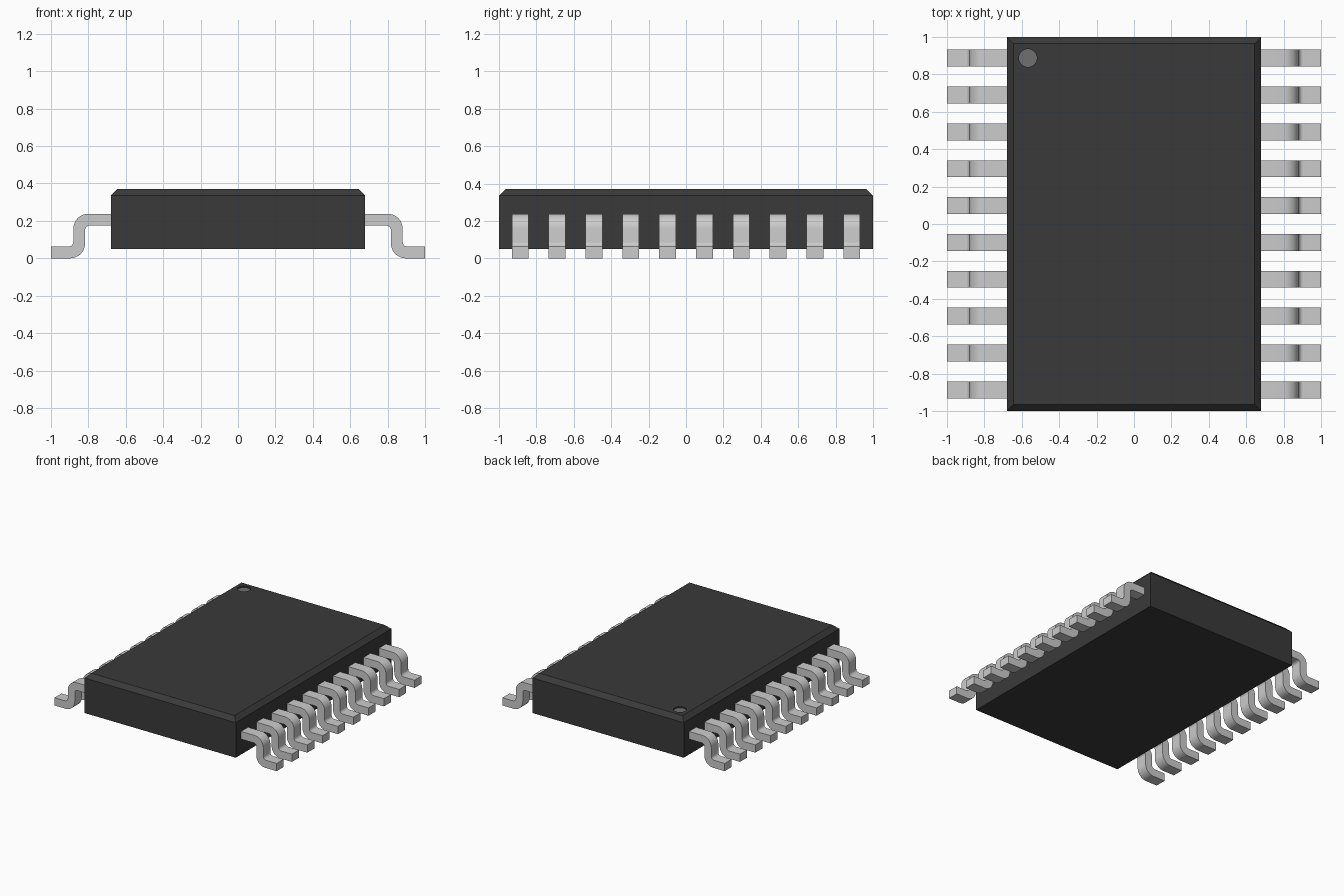
import bpy, bmesh, math

if "Cube" in bpy.data.objects:
    bpy.data.objects.remove(bpy.data.objects["Cube"])

W, L, Z0, Z1 = 0.68, 1.0, 0.05, 0.37      # body half sizes, bottom and top
PITCH, COUNT, LEAD_W = 0.197, 10, 0.09
MARK = (-0.567, 0.887)


def make_object(name, bm, colour=None):
    bmesh.ops.recalc_face_normals(bm, faces=bm.faces)
    mesh = bpy.data.meshes.new(name)
    bm.to_mesh(mesh)
    bm.free()
    ob = bpy.data.objects.new(name, mesh)
    bpy.context.collection.objects.link(ob)
    if colour:
        mat = bpy.data.materials.new(name + "_colour")
        mat.diffuse_color = (*colour, 1)
        mat.use_nodes = True
        mat.node_tree.nodes["Principled BSDF"].inputs["Base Color"].default_value = mat.diffuse_color
        mesh.materials.append(mat)
    return ob


def cylinder(name, radius, z_low, z_high, colour=None):
    bm = bmesh.new()
    bmesh.ops.create_cone(bm, cap_ends=True, segments=32, radius1=radius,
                          radius2=radius, depth=z_high - z_low)
    bmesh.ops.translate(bm, verts=bm.verts, vec=(*MARK, (z_low + z_high) / 2))
    return make_object(name, bm, colour)


def arc(cx, cz, r, a0, a1, n=8):
    angles = [math.radians(a0 + (a1 - a0) * i / n) for i in range(n + 1)]
    return [(cx + r * math.cos(a), cz + r * math.sin(a)) for a in angles]


# Body: block with a chamfered top rim
bm = bmesh.new()
bmesh.ops.create_cube(bm, size=1)
bmesh.ops.scale(bm, verts=bm.verts, vec=(2 * W, 2 * L, Z1 - Z0))
bmesh.ops.translate(bm, verts=bm.verts, vec=(0, 0, (Z0 + Z1) / 2))
rim = [e for e in bm.edges if all(v.co.z > Z1 - 0.01 for v in e.verts)]
bmesh.ops.bevel(bm, geom=rim, offset=0.035, segments=1, affect='EDGES')
body = make_object("body", bm, (0.042, 0.042, 0.042))

# Pin-one mark: shallow round recess with a grey floor
cutter = cylinder("mark_cutter", 0.048, Z1 - 0.012, Z1 + 0.05)
cutter.hide_render = True
cutter.hide_set(True)
cut = body.modifiers.new("recess", 'BOOLEAN')
cut.operation, cut.object, cut.solver = 'DIFFERENCE', cutter, 'EXACT'
cylinder("pin_one_mark", 0.048, Z1 - 0.016, Z1 - 0.011, (0.16, 0.16, 0.16))

# Leads: gull-wing profile, extruded, repeated along y and mirrored across x
profile = ([(W - 0.02, 0.238)] + arc(0.80, 0.158, 0.08, 90, 0)
           + arc(0.905, 0.088, 0.025, 180, 270)
           + [(1.0, 0.063), (1.0, 0.0)]
           + arc(0.897, 0.08, 0.08, 270, 180)
           + arc(0.792, 0.15, 0.025, 0, 90) + [(W - 0.02, 0.175)])
y0 = -PITCH * (COUNT - 1) / 2 - LEAD_W / 2
bm = bmesh.new()
face = bm.faces.new([bm.verts.new((x, y0, z)) for x, z in profile])
side = bmesh.ops.extrude_face_region(bm, geom=[face])
bmesh.ops.translate(bm, vec=(0, LEAD_W, 0),
                    verts=[v for v in side["geom"] if isinstance(v, bmesh.types.BMVert)])
leads = make_object("leads", bm)
bpy.context.view_layer.objects.active = leads
leads.select_set(True)
bpy.ops.object.shade_smooth_by_angle(angle=math.radians(30))
row = leads.modifiers.new("row", 'ARRAY')
row.count = COUNT
row.use_relative_offset = False
row.use_constant_offset = True
row.constant_offset_displace = (0, PITCH, 0)
leads.modifiers.new("both_sides", 'MIRROR').use_axis[0] = True
